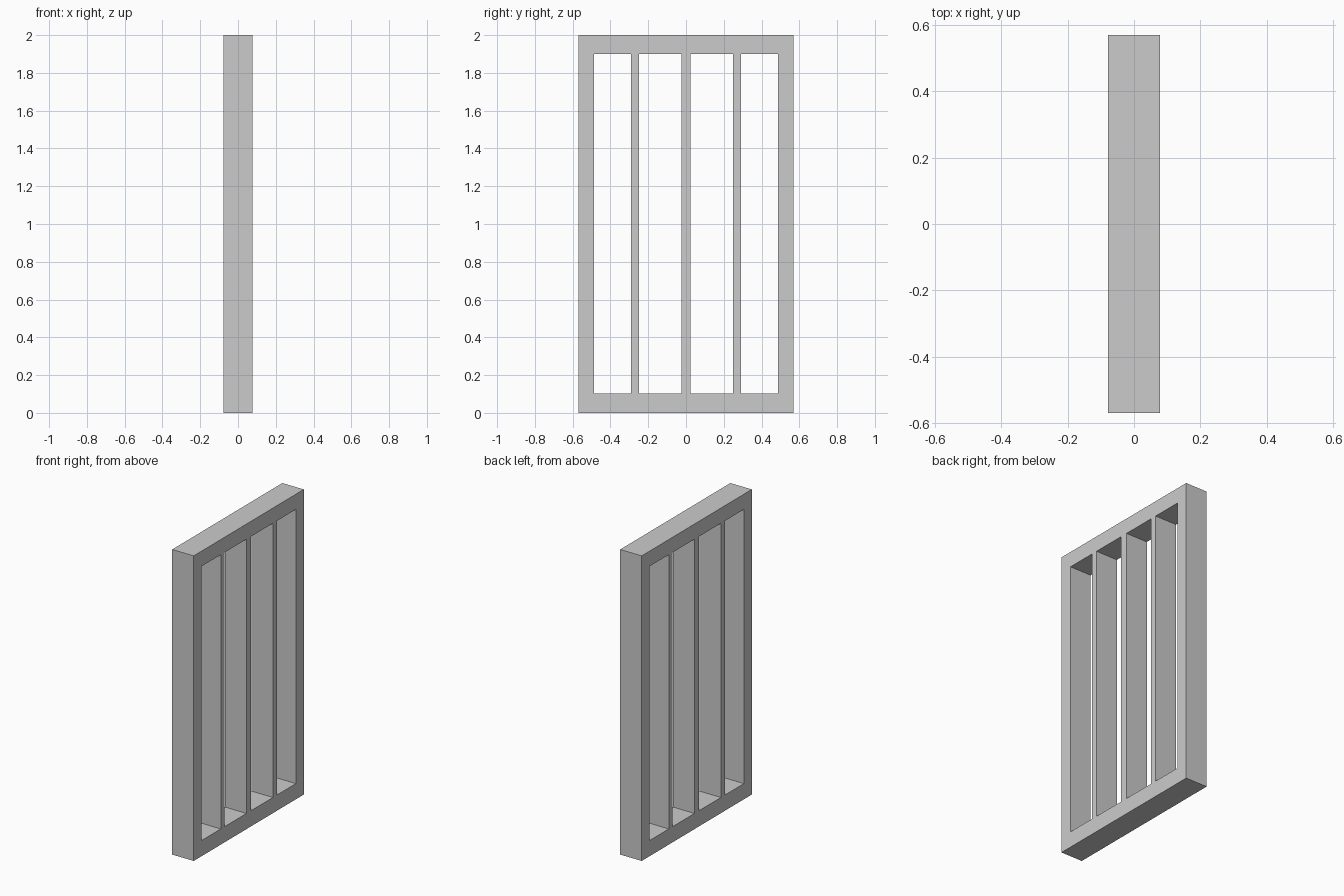
import bpy, bmesh
from mathutils import Vector

if "Cube" in bpy.data.objects:
    bpy.data.objects.remove(bpy.data.objects["Cube"])

DEPTH = 0.156
# Half of the frame's division lines, mirrored: bar edges, stile edges
half = [0.024, 0.25, 0.29, 0.488, 0.57]
ys = [-y for y in reversed(half)] + half
zs = [0.0, 0.103, 1.9, 2.0]

# Front sheet of the panel, leaving out the four tall openings
bm = bmesh.new()
grid = [[bm.verts.new((-DEPTH / 2, y, z)) for z in zs] for y in ys]
for i in range(len(ys) - 1):
    for j in range(len(zs) - 1):
        if j == 1 and i % 2 == 1:  # opening between bars
            continue
        bm.faces.new((grid[i][j], grid[i][j + 1], grid[i + 1][j + 1], grid[i + 1][j]))

# Extrude the sheet into one solid piece
out = bmesh.ops.extrude_face_region(bm, geom=bm.faces[:])
moved = [v for v in out["geom"] if isinstance(v, bmesh.types.BMVert)]
bmesh.ops.translate(bm, verts=moved, vec=Vector((DEPTH, 0, 0)))
bmesh.ops.recalc_face_normals(bm, faces=bm.faces[:])

# Barred window frame
mesh = bpy.data.meshes.new("barred_frame")
bm.to_mesh(mesh)
bm.free()
bpy.context.collection.objects.link(bpy.data.objects.new("barred_frame", mesh))
